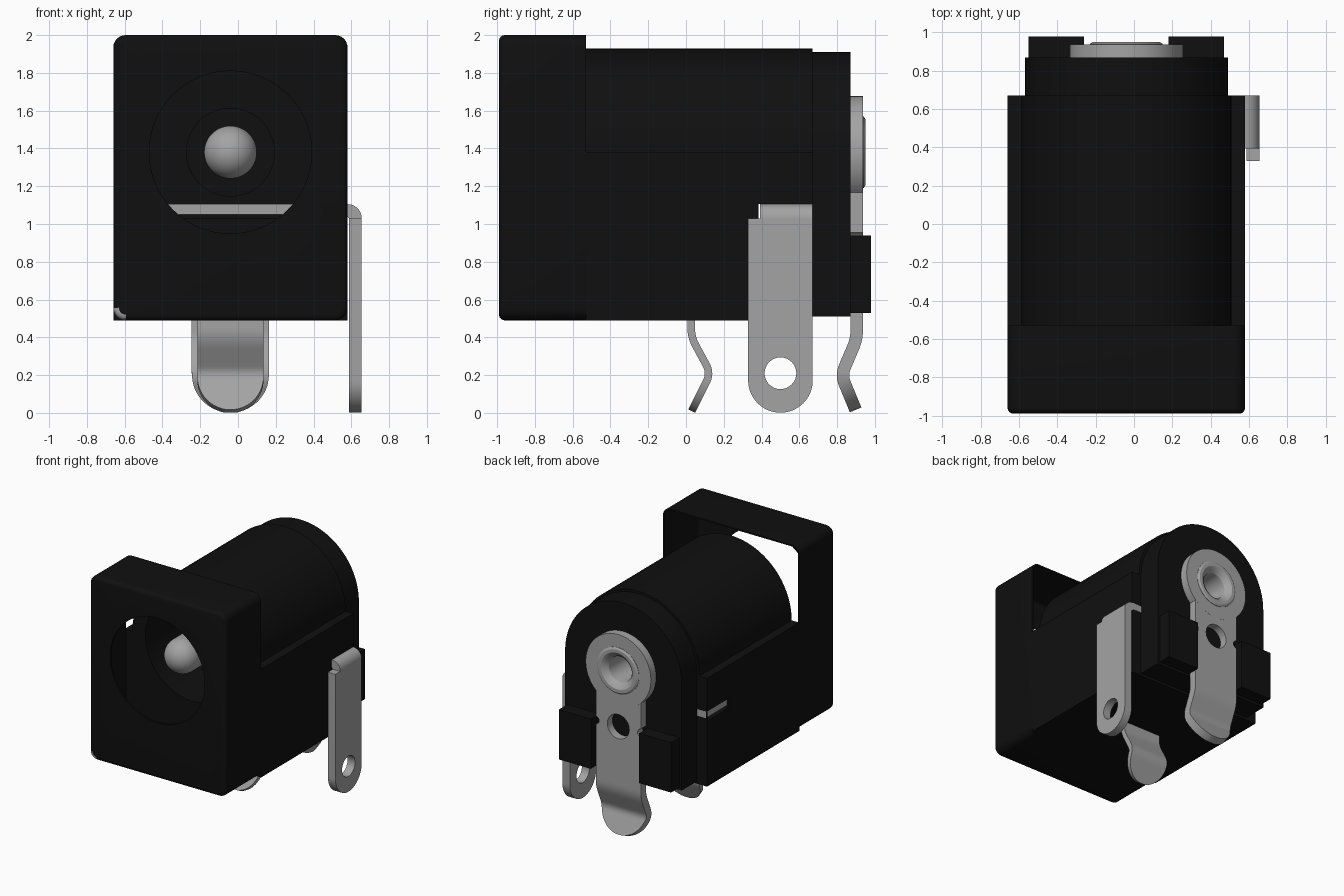
import bpy, bmesh, math
from mathutils import Vector

if "Cube" in bpy.data.objects:
    bpy.data.objects.remove(bpy.data.objects["Cube"], do_unlink=True)

CX, CZ = -0.04, 1.38  # bore axis


def material(name, rgb, rough, metallic=0.0):
    m = bpy.data.materials.new(name)
    m.use_nodes = True
    m.diffuse_color = (*rgb, 1)
    b = m.node_tree.nodes["Principled BSDF"]
    b.inputs["Base Color"].default_value = (*rgb, 1)
    b.inputs["Roughness"].default_value = rough
    b.inputs["Metallic"].default_value = metallic
    return m


BLACK = material("black plastic", (0.005, 0.005, 0.005), 0.5)
METAL = material("grey metal", (0.37, 0.37, 0.37), 0.4)


def make(name, bm, *mats):
    bmesh.ops.recalc_face_normals(bm, faces=bm.faces)
    me = bpy.data.meshes.new(name)
    bm.to_mesh(me)
    bm.free()
    ob = bpy.data.objects.new(name, me)
    bpy.context.collection.objects.link(ob)
    for m in mats:
        me.materials.append(m)
    return ob


def arc(cx, cz, r, a0, a1, n=32):
    return [(cx + r * math.cos(math.radians(a0 + (a1 - a0) * i / n)),
             cz + r * math.sin(math.radians(a0 + (a1 - a0) * i / n))) for i in range(n + 1)]


def prism(name, profile, d0, d1, mat, axis="y"):
    """Extrude an outline along y (outline is x, z) or along x (outline is y, z)."""
    bm = bmesh.new()
    place = (lambda p, d: (p[0], d, p[1])) if axis == "y" else (lambda p, d: (d, p[0], p[1]))
    a = [bm.verts.new(place(p, d0)) for p in profile]
    b = [bm.verts.new(place(p, d1)) for p in profile]
    bm.faces.new(a)
    bm.faces.new(b[::-1])
    for i in range(len(a)):
        j = (i + 1) % len(a)
        bm.faces.new((a[i], a[j], b[j], b[i]))
    return make(name, bm, mat)


def rect(x0, x1, z0, z1):
    return [(x0, z0), (x1, z0), (x1, z1), (x0, z1)]


def disc(name, cx, cz, r, d0, d1, mat, axis="y", n=48):
    return prism(name, arc(cx, cz, r, 0, 360, n)[:-1], d0, d1, mat, axis)


def lathe(name, profile, mat, closed=False, n=48):
    """Spin (radius, y) points about the bore axis."""
    bm = bmesh.new()
    vs = [bm.verts.new((CX + r, y, CZ)) for r, y in profile]
    pairs = list(zip(vs, vs[1:])) + ([(vs[-1], vs[0])] if closed else [])
    edges = [bm.edges.new(p) for p in pairs]
    bmesh.ops.spin(bm, geom=vs + edges, cent=(CX, 0, CZ), axis=(0, 1, 0),
                   angle=math.tau, steps=n, use_merge=True)
    bmesh.ops.remove_doubles(bm, verts=bm.verts, dist=1e-5)
    return make(name, bm, mat)


def cut(ob, *cutters):
    for c in cutters:
        mod = ob.modifiers.new("cut", "BOOLEAN")
        mod.operation, mod.solver, mod.object = "DIFFERENCE", "EXACT", c
        bpy.context.view_layer.objects.active = ob
        bpy.ops.object.modifier_apply(modifier=mod.name)
        bpy.data.objects.remove(c, do_unlink=True)


def bent_tab(name, path, half, thick, mat, n=48):
    """Rounded-end strip following (z, y) points, bottom first, with softened bends."""
    def lin(z):
        for (z0, y0), (z1, y1) in zip(path, path[1:]):
            if z <= z1 or (z1, y1) == path[-1]:
                return y0 + (y1 - y0) * (z - z0) / (z1 - z0)

    def soft(z):
        return sum(lin(z + k * 0.01) for k in range(-4, 5)) / 9
    z0, z1 = path[0][0], path[-1][0]
    bend = z0 + 0.52
    zs = [z0 + (bend - z0) * (i / n) ** 1.6 for i in range(n + 1)]
    zs = [z for z in zs if z < z1 - 0.01] + [z1]
    bm = bmesh.new()
    rows = []
    for z in zs:
        s = min(half, z - z0 + 0.002)
        w = math.sqrt(half ** 2 - (half - s) ** 2)
        slope = (soft(z + 0.01) - soft(z - 0.01)) / 0.02
        nrm = Vector((0, 1, -slope)).normalized() * thick / 2
        c = Vector((CX, soft(z), z))
        rows.append([bm.verts.new(c + Vector((sx * w, 0, 0)) + sy * nrm)
                     for sx, sy in ((-1, -1), (1, -1), (1, 1), (-1, 1))])
    bm.faces.new(rows[0])
    bm.faces.new(rows[-1])
    for a, b in zip(rows, rows[1:]):
        for i in range(4):
            j = (i + 1) % 4
            bm.faces.new((a[i], a[j], b[j], b[i]))
    return make(name, bm, mat)


# Front frame: hollow rounded shell, open at the back, one bare corner
def rounded_box(name, x0, x1, y0, y1, z0, z1, r, front, *mats):
    bm = bmesh.new()
    bmesh.ops.create_cube(bm, size=1)
    for v in bm.verts:
        v.co = ((x0 + x1) / 2 + v.co.x * (x1 - x0), (y0 + y1) / 2 + v.co.y * (y1 - y0),
                (z0 + z1) / 2 + v.co.z * (z1 - z0))
    long = [e for e in bm.edges if abs(e.verts[0].co.y - e.verts[1].co.y) > 0.01]
    bmesh.ops.bevel(bm, geom=long, offset=r, segments=6, profile=0.5, affect="EDGES")
    rim = [e for e in bm.edges if all(v.co.y < y0 + 1e-4 for v in e.verts)]
    bmesh.ops.bevel(bm, geom=rim, offset=front, segments=4, profile=0.5, affect="EDGES")
    if len(mats) > 1:
        for f in bm.faces:
            c = f.calc_center_median()
            if c.x < x0 + r and c.z < z0 + r and c.y < y0 + front:
                f.material_index = 1
    return make(name, bm, *mats)


frame = rounded_box("front_frame", -0.66, 0.58, -0.99, -0.53, 0.49, 2.0, 0.065, 0.03, BLACK, METAL)
cut(frame,
    rounded_box("cavity", -0.648, 0.568, -0.975, -0.4, 0.502, 1.988, 0.054, 0.02, BLACK),
    disc("mouth", CX, CZ, 0.43, -1.2, -0.9, BLACK, n=64))

# Housing: box with a half-round barrel on top, bored out, slotted for the strap
housing = prism("housing", [(-0.66, 0.49), (0.58, 0.49), (0.58, CZ)] + arc(CX, CZ, 0.55, 0, 180, 48)
                + [(-0.66, CZ)], -0.53, 0.67, BLACK)
cut(housing,
    disc("bore", CX, CZ, 0.43, -0.8, 0.6, BLACK, n=64),
    prism("slot", rect(-0.8, 0.8, 1.03, 1.107), 0.385, 0.665, BLACK))

# Rear cap and its two guide blocks
cap = prism("rear_cap", [(-0.57, 0.51), (0.49, 0.51)] + arc(CX, CZ, 0.53, 0, 180, 48), 0.665, 0.87, BLACK)
cut(cap, disc("pin_hole", CX, CZ, 0.13, 0.5, 1.0, BLACK))
for side, x0 in (("right", -0.55), ("left", 0.18)):
    prism("guide_block_" + side, rect(x0, x0 + 0.29, 0.53, 0.94), 0.865, 0.98, BLACK)

# Inner boss around the pin
lathe("inner_boss", [(0.13, 0.4), (0.235, 0.4), (0.235, 0.62), (0.13, 0.62)], BLACK, closed=True)

# Centre pin with round tip and riveted hollow end
tip = [(0.14 * math.sin(math.radians(a)), -0.66 - 0.14 * math.cos(math.radians(a)))
       for a in range(0, 91, 9)]
lathe("centre_pin", tip + [(0.14, 0.92), (0.19, 0.925), (0.19, 0.94), (0.175, 0.95), (0.15, 0.95),
                           (0.125, 0.935), (0.105, 0.91), (0.1, 0.87), (0.1, 0.45), (0, 0.45)], METAL)

# Rear terminal: ring and bent stem with a hole and two side notches
lathe("rear_terminal_ring", [(0.135, 0.87), (0.297, 0.87), (0.297, 0.937), (0.135, 0.937)],
      METAL, closed=True)
stem = bent_tab("rear_terminal_stem",
                [(0.016, 0.898), (0.2, 0.822), (0.39, 0.9035), (1.18, 0.9035)], 0.205, 0.066, METAL)
cut(stem,
    disc("stem_hole", CX, 0.92, 0.1, 0.8, 1.0, METAL, n=32),
    disc("notch_a", CX - 0.21, 0.92, 0.035, 0.8, 1.0, METAL, n=16),
    disc("notch_b", CX + 0.21, 0.92, 0.035, 0.8, 1.0, METAL, n=16))

# Middle terminal under the housing
bent_tab("middle_terminal", [(0.01, 0.03), (0.21, 0.131), (0.4, 0.028), (0.52, 0.028)], 0.175, 0.04, METAL)

# Side terminal: flat leg plus a strap folded across the housing
leg = prism("side_terminal_leg", arc(0.5, 0.172, 0.171, 180, 360, 32) + [(0.671, 1.03), (0.329, 1.03)],
            0.587, 0.655, METAL, axis="x")
cut(leg, disc("leg_hole", 0.5, 0.21, 0.084, 0.4, 0.8, METAL, axis="x", n=32))
prism("side_terminal_strap", arc(0.58, 1.03, 0.075, 0, 90, 10) +
      [(-0.65, 1.105), (-0.65, 1.05), (0.57, 1.05), (0.587, 1.03)], 0.393, 0.671, METAL)

# Smooth curved surfaces, keep sharp edges
bpy.ops.object.select_all(action="DESELECT")
for ob in bpy.context.collection.objects:
    if ob.type == "MESH":
        ob.select_set(True)
        bpy.context.view_layer.objects.active = ob
bpy.ops.object.shade_smooth_by_angle(angle=math.radians(30))
